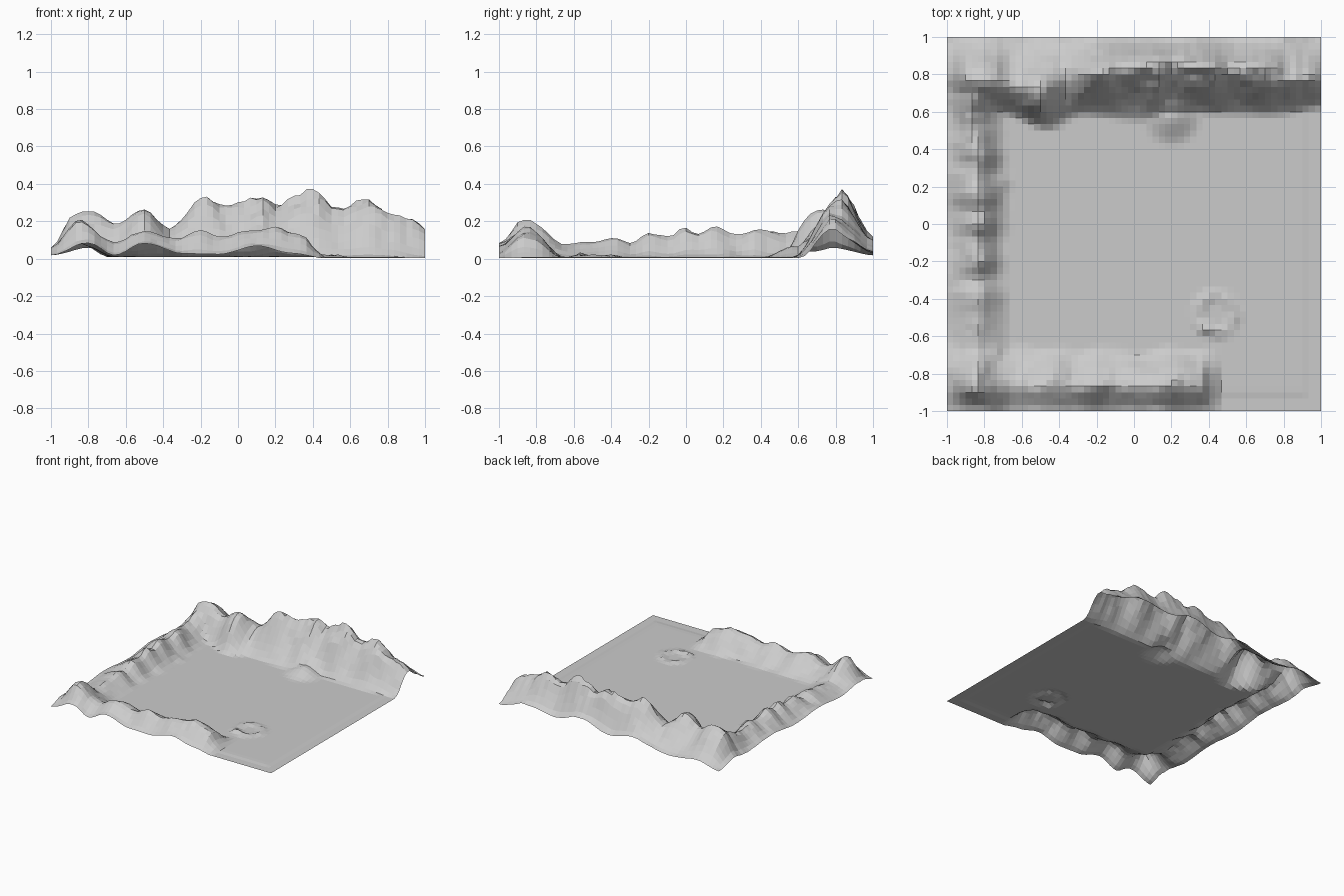
import bpy, bmesh, math
from mathutils import Vector, noise

if "Cube" in bpy.data.objects:
    bpy.data.objects.remove(bpy.data.objects["Cube"])

N = 60          # grid cells per side
FLOOR = 0.008   # valley floor level


def smooth(t):
    t = max(0.0, min(1.0, t))
    return t * t * (3 - 2 * t)


def curve(points, v):
    """Smoothly interpolated profile value."""
    if v <= points[0][0]:
        return points[0][1]
    for (a, p), (b, q) in zip(points, points[1:]):
        if v <= b:
            return p + (q - p) * smooth((v - a) / (b - a))
    return points[-1][1]


# Crest heights, crest lines, rim heights and foot lines of the three ridges
back_top = [(-1, .05), (-.87, .24), (-.8, .26), (-.65, .18), (-.5, .265), (-.37, .17),
            (-.2, .3), (-.05, .27), (.12, .33), (.22, .28), (.4, .365), (.55, .28),
            (.68, .32), (.85, .22), (.95, .2), (1, .15)]
back_crest = [(-1, .79), (-.8, .77), (-.5, .7), (-.33, .78), (0, .85), (.2, .86),
              (.4, .83), (.7, .82), (.85, .77), (1, .77)]
back_rim = [(-1, .01), (-.8, .05), (-.55, .02), (-.2, .08), (0, .04), (.25, .11),
            (.5, .06), (.75, .09), (1, .03)]
back_foot = [(-1, .55), (-.7, .58), (-.45, .5), (-.28, .58), (0, .55), (.2, .52),
             (.34, .59), (.75, .58), (1, .62)]
left_top = [(-1, .05), (-.87, .21), (-.65, .07), (-.5, .08), (-.38, .1), (-.3, .07),
            (-.2, .12), (-.08, .11), (0, .15), (.07, .12), (.15, .165), (.28, .12),
            (.42, .15), (.52, .13), (.7, .19), (.8, .2), (1, .05)]
left_rim = [(-1, .01), (-.8, .05), (-.6, .02), (-.3, .04), (0, .02), (.3, .05),
            (.6, .03), (.8, .035), (1, .01)]
front_top = [(-1, .05), (-.85, .2), (-.66, .08), (-.5, .14), (-.33, .1), (-.2, .145),
             (-.1, .11), (.05, .145), (.2, .155), (.35, .12), (.41, .05), (.46, 0)]
front_rim = [(-1, .01), (-.8, .08), (-.66, .01), (-.5, .075), (-.3, .02), (-.1, .015),
             (.1, .06), (.3, .02), (.44, 0)]


def ridge(d, foot, crest, top, rim):
    """Cross-section: d is distance from the outer border."""
    if d >= foot:
        return 0.0
    if d >= crest:
        t = (foot - d) / (foot - crest)
        return top * (0.35 * t + 0.65 * smooth(t))
    t = d / crest
    return rim + (top - rim) * (0.3 * t + 0.7 * smooth(t))


def height(x, y):
    n = noise.noise(Vector((x * 5, y * 5, 2.3)))
    mid = noise.noise(Vector((x * 9, y * 9, 4.7)))
    fine = noise.noise(Vector((x * 17, y * 17, 7.1)))
    shift = 0.04 * n + 0.02 * mid
    back = ridge(1 - y, 1 - curve(back_foot, x), 1 - curve(back_crest, x) + .02 * mid,
                 curve(back_top, x), curve(back_rim, x))
    left = ridge(1 + x, .33 + shift, .155 + shift,
                 curve(left_top, y), curve(left_rim, y))
    front = ridge(1 + y, .34 + shift, .135 + .7 * shift,
                  curve(front_top, x), curve(front_rim, x))
    # Fade the ridges into each other at the corners
    left *= smooth((1.05 - abs(y)) / .12)
    h = max(back, left, front)
    # Rocky roughness
    h *= 1 + 0.06 * n + 0.09 * mid + 0.1 * fine
    # Low spur at the foot of the back ridge
    h = max(h, .06 * smooth(1 - math.hypot(x - .2, y - .58) / .17))
    # Broken crater ring with one small rock
    r = math.hypot(x - .44, y + .48)
    h += .012 * smooth(1 - abs(r - .1) / .045) * (1 + 1.2 * fine)
    h += .025 * smooth(1 - math.hypot(x - .38, y + .56) / .05)
    # Faint step along the open borders
    if h < .003:
        h -= .005 * smooth((max(x, -y) - .89) / .04)
    return min(.372, max(0.0, FLOOR + h))


# Terrain sheet: grid displaced by the height function
bm = bmesh.new()
bmesh.ops.create_grid(bm, x_segments=N, y_segments=N, size=1)
for v in bm.verts:
    v.co.z = height(v.co.x, v.co.y)
mesh = bpy.data.meshes.new("valley_terrain")
bm.to_mesh(mesh)
bm.free()
terrain = bpy.data.objects.new("valley_terrain", mesh)
bpy.context.collection.objects.link(terrain)
